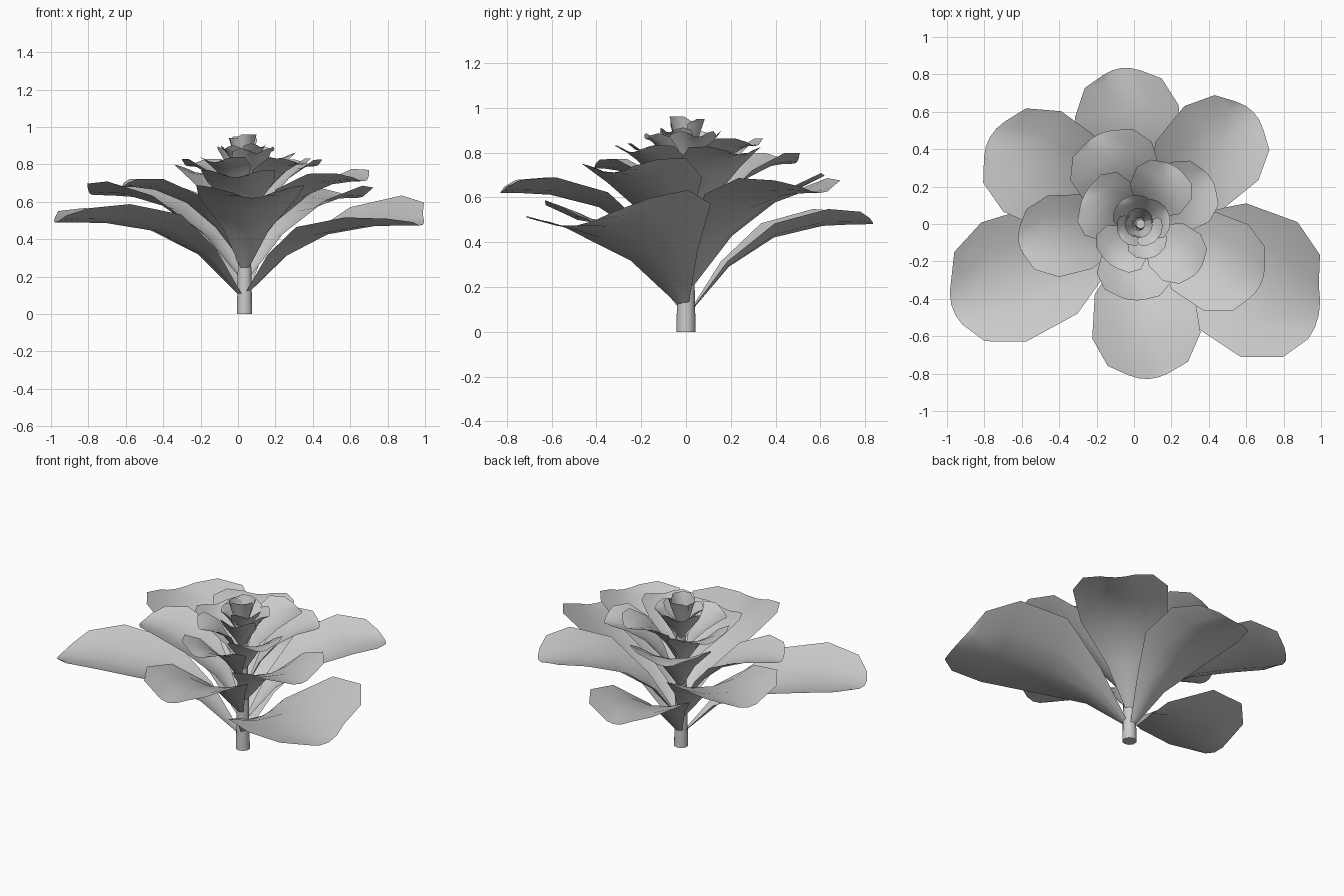
import bpy, bmesh, math

if "Cube" in bpy.data.objects:
    bpy.data.objects.remove(bpy.data.objects["Cube"])

CX, CY = 0.035, 0.0          # stem axis


def finish(bm, name):
    me = bpy.data.meshes.new(name)
    bm.to_mesh(me)
    bm.free()
    ob = bpy.data.objects.new(name, me)
    bpy.context.collection.objects.link(ob)
    return ob


def sheet(name, grid):
    """Smooth quad sheet through a grid of points."""
    bm = bmesh.new()
    vs = [[bm.verts.new(p) for p in line] for line in grid]
    for p, q in zip(vs, vs[1:]):
        for i in range(len(p) - 1):
            bm.faces.new((p[i], q[i], q[i + 1], p[i + 1])).smooth = True
    return finish(bm, name)


def leaf(name, ang, length, hw, zb, zt, power=3.0, cup=0.27, roll=0.0, skew=0.0):
    """Cupped spoon-shaped sheet that rises from the stem and flattens outward."""
    rows = [(0, .07), (.2, .42), (.45, .91), (.72, 1.0), (.9, .74), (1, .36)]
    a = math.radians(ang)
    r0 = min(0.03, length * .4)
    grid = []
    for t, w in rows:
        r = r0 + (length - r0) * t
        z = zb + (zt - zb) * (1 - (1 - t) ** power)
        dr, dz = length - r0, (zt - zb) * power * (1 - t) ** (power - 1)
        n = math.hypot(dr, dz)
        line = []
        for u in (-1, -.5, 0, .5, 1):
            s = u * hw * w
            lift = cup * hw * w * u * u
            rr = r - lift * dz / n - (.03 * length * u * u if t == 1 else 0) + skew * u * t
            zz = z + lift * dr / n + roll * s
            line.append((CX + rr * math.cos(a) - s * math.sin(a),
                         CY + rr * math.sin(a) + s * math.cos(a), zz))
        grid.append(line)
    return sheet(name, grid)


def bud_petal(name, ang, span, r1, r2, z1, z2):
    """Upright petal wrapped around the axis."""
    grid = []
    for t in (0, .5, .85, 1):
        r = r1 + (r2 - r1) * t
        half = span / 2 * (1 if t < 1 else .6)
        grid.append([(CX - .01 + r * math.cos(math.radians(ang + half * u)),
                      CY + r * math.sin(math.radians(ang + half * u)),
                      z1 + (z2 - z1) * t) for u in (-1, -.5, 0, .5, 1)])
    return sheet(name, grid)


# Stem
bm = bmesh.new()
bmesh.ops.create_cone(bm, cap_ends=True, segments=10, radius1=.043, radius2=.025, depth=.85)
bmesh.ops.translate(bm, verts=bm.verts, vec=(CX, CY, .425))
for f in bm.faces:
    f.smooth = len(f.verts) == 4
finish(bm, "stem")

# Outer leaves: angle, reach, half width, base z, tip z, power, roll, skew
outer = [
    (203, 1.10, .34, .10, .49, 3.5, .03, .02),
    (-27, 1.07, .39, .12, .475, 3.3, .15, -.04),
    (97, .84, .28, .10, .48, 3.1, 0, 0),
    (150, .93, .31, .20, .635, 3, 0, 0),
    (45, .85, .28, .20, .62, 3, 0, 0),
    (273, .83, .29, .24, .62, 3, 0, 0),
]
for i, (a, L, w, zb, zt, p, ro, sk) in enumerate(outer):
    leaf(f"outer_leaf_{i + 1}", a, L, w, zb, zt, power=p, roll=ro, skew=sk)

# Middle leaves
middle = [
    (188, .66, .22, .30, .68, 0),
    (333, .72, .26, .32, .71, .05),
    (115, .53, .24, .40, .75, 0),
    (33, .45, .19, .42, .79, 0),
    (263, .41, .20, .46, .73, 0),
    (321, .40, .16, .52, .80, 0),
    (153, .34, .19, .54, .79, 0),
    (60, .36, .17, .56, .83, 0),
    (232, .27, .15, .60, .81, 0),
]
for i, (a, L, w, zb, zt, ro) in enumerate(middle):
    leaf(f"middle_leaf_{i + 1}", a, L, w, zb, zt, power=2.5, roll=ro)

# Inner leaves below the bud
inner = [
    (290, .19, .11, .66, .86),
    (20, .16, .11, .68, .87),
    (125, .16, .11, .70, .87),
    (210, .13, .09, .74, .88),
    (320, .12, .09, .76, .89),
]
for i, (a, L, w, zb, zt) in enumerate(inner):
    leaf(f"inner_leaf_{i + 1}", a, L, w, zb, zt, power=1.7, cup=.4)

# Wrapped bud at the top
for i, (a, span, r1, r2, z1, z2) in enumerate([
        (80, 150, .035, .085, .80, .95), (200, 150, .035, .075, .80, .94),
        (310, 150, .035, .075, .80, .96)]):
    bud_petal(f"bud_petal_{i + 1}", a, span, r1, r2, z1, z2)
